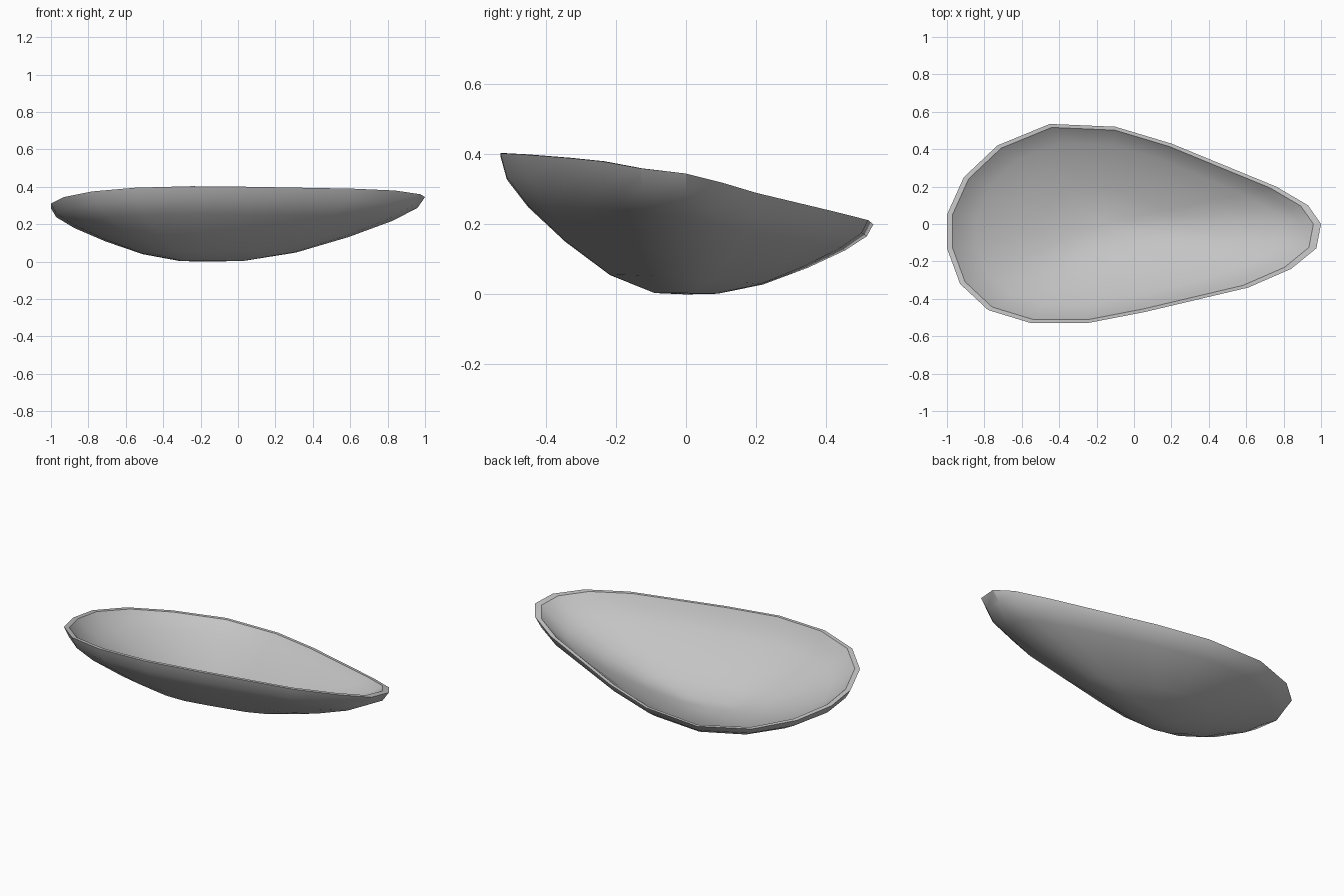
import bpy, bmesh, math
from mathutils import Vector

cube = bpy.data.objects.get("Cube")
if cube:
    bpy.data.objects.remove(cube, do_unlink=True)

# Plain grey finish
grey = bpy.data.materials.new("plain_grey")
grey.use_nodes = True
colour = (0.55, 0.55, 0.55, 1)
grey.diffuse_color = colour
grey.node_tree.nodes["Principled BSDF"].inputs["Base Color"].default_value = colour

# Egg-shaped rim, counter-clockwise from the left-hand end, with a drooping back
RIM = [(-1, .05, .285), (-1, -.13, .31), (-.93, -.32, .345), (-.78, -.46, .375),
       (-.55, -.53, .395), (-.25, -.53, .403), (.06, -.47, .4), (.61, -.34, .39),
       (.84, -.24, .38), (.975, -.13, .36), (1, 0, .345), (.93, .1, .32),
       (.76, .2, .29), (.2, .43, .235), (-.1, .52, .212), (-.45, .535, .2),
       (-.73, .42, .215), (-.91, .25, .25)]
CENTRE = Vector((-.17, 0, 0))

# Ring profile: (scale towards the centre, share of rim height, lift)
OUTER = [(.17, .01, 0), (.41, .14, 0), (.65, .38, 0), (.85, .63, 0), (.965, .83, 0), (1, 1, 0)]
INNER = [(.965, 1, 0), (.91, .83, .01), (.81, .63, .02), (.61, .38, .025),
         (.38, .14, .03), (.16, .01, .03)]


def ring(bm, scale, share, lift):
    verts = []
    for x, y, z in RIM:
        p = CENTRE.lerp(Vector((x, y, 0)), scale)
        p.z = z * share + lift
        verts.append(bm.verts.new(p))
    return verts


# Hollow shell: outside, rim lip and inside bridged ring by ring
bm = bmesh.new()
rings = [ring(bm, *step) for step in OUTER + INNER]
count = len(RIM)
for a, b in zip(rings, rings[1:]):
    for i in range(count):
        j = (i + 1) % count
        bm.faces.new((a[i], a[j], b[j], b[i]))

# Close the underside and the floor with fans
for loop, height in ((rings[0], 0), (rings[-1], .03)):
    hub = bm.verts.new(CENTRE + Vector((0, 0, height)))
    for i in range(count):
        bm.faces.new((loop[i], loop[(i + 1) % count], hub))

bmesh.ops.recalc_face_normals(bm, faces=bm.faces[:])
mesh = bpy.data.meshes.new("shallow_dish")
bm.to_mesh(mesh)
bm.free()
mesh.materials.append(grey)
dish = bpy.data.objects.new("shallow_dish", mesh)
bpy.context.collection.objects.link(dish)

# Smooth bowl with a crisp lip
bpy.ops.object.select_all(action="DESELECT")
dish.select_set(True)
bpy.context.view_layer.objects.active = dish
bpy.ops.object.shade_smooth_by_angle(angle=math.radians(35))
